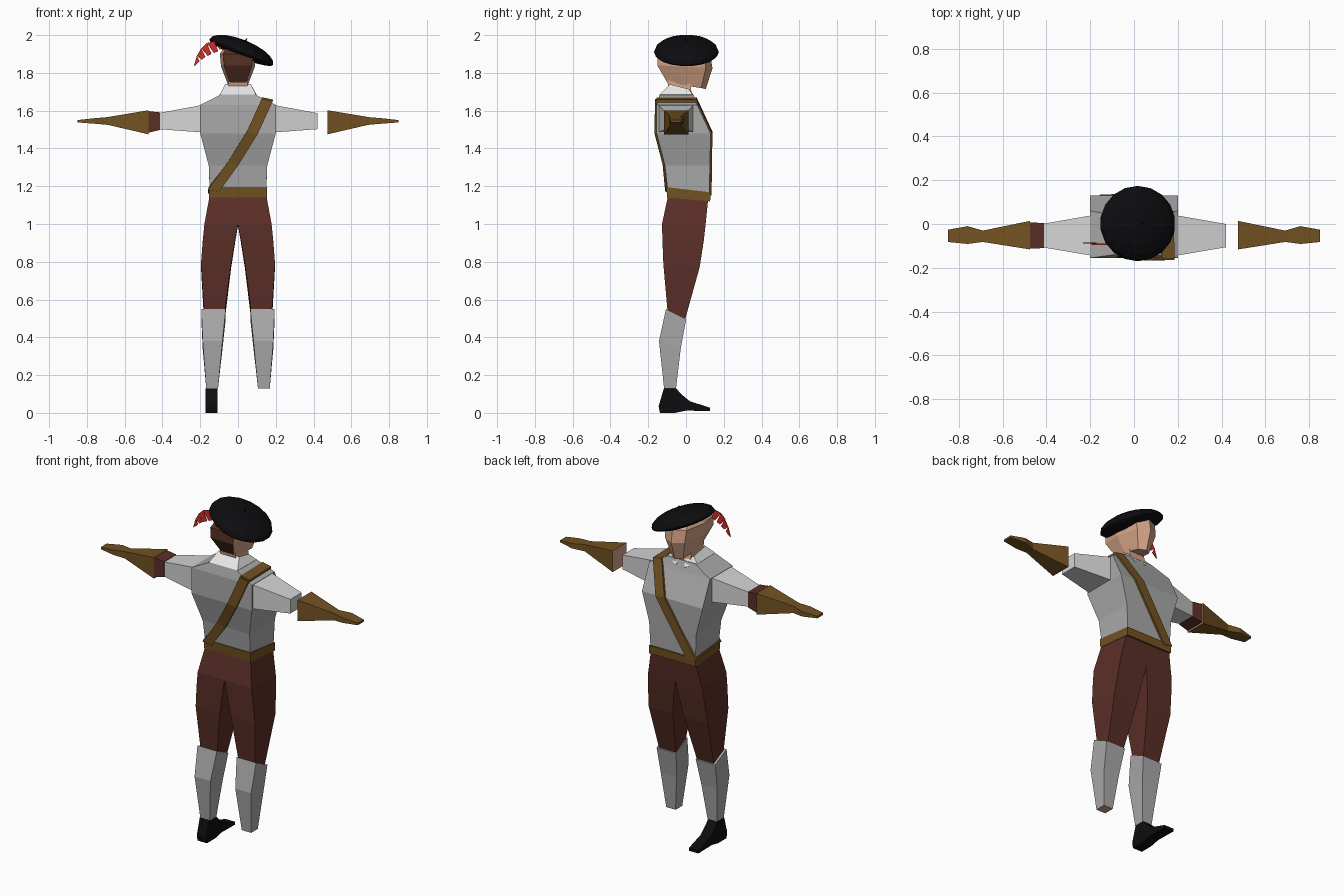
import bpy, bmesh, math
from mathutils import Matrix

if "Cube" in bpy.data.objects:
    bpy.data.objects.remove(bpy.data.objects["Cube"])


def material(name, r, g, b):
    m = bpy.data.materials.new(name)
    m.diffuse_color = (r, g, b, 1)
    m.use_nodes = True
    m.node_tree.nodes["Principled BSDF"].inputs["Base Color"].default_value = m.diffuse_color
    return m


GREY = material("vest grey", 0.40, 0.40, 0.40)
SLEEVE = material("shirt pale grey", 0.66, 0.66, 0.66)
WHITE = material("collar white", 0.85, 0.85, 0.85)
MAROON = material("trouser maroon", 0.105, 0.028, 0.020)
LEATHER = material("leather brown", 0.17, 0.085, 0.016)
SKIN = material("skin", 0.66, 0.37, 0.24)
HAIR = material("hair brown", 0.09, 0.03, 0.017)
BLACK = material("black", 0.004, 0.004, 0.005)
RED = material("feather red", 0.62, 0.025, 0.02)


def finish(name, bm, mats):
    bmesh.ops.recalc_face_normals(bm, faces=bm.faces)
    me = bpy.data.meshes.new(name)
    bm.to_mesh(me)
    bm.free()
    for m in mats:
        me.materials.append(m)
    ob = bpy.data.objects.new(name, me)
    bpy.context.collection.objects.link(ob)
    return ob


def loft(name, rings, mats, caps=(0, 0), closed=True):
    """Skin a list of point rings; caps are material indices, or None for open."""
    bm = bmesh.new()
    vs = [[bm.verts.new(p) for p in r] for r in rings]
    n = len(rings[0])
    for a, b in zip(vs, vs[1:]):
        for i in range(n if closed else n - 1):
            j = (i + 1) % n
            bm.faces.new((a[i], a[j], b[j], b[i]))
    for ring, mi in ((vs[0], caps[0]), (vs[-1], caps[1])):
        if mi is not None:
            bm.faces.new(ring).material_index = mi
    return finish(name, bm, mats)


def box(x0, x1, y0, y1, zb, zf=None):
    """Horizontal four-point ring; zb at the -y edge, zf at the +y edge."""
    zf = zb if zf is None else zf
    return [(x0, y0, zb), (x1, y0, zb), (x1, y1, zf), (x0, y1, zf)]


def side_box(x, y0, y1, z0, z1):
    return [(x, y0, z0), (x, y1, z0), (x, y1, z1), (x, y0, z1)]


def sbox(s, x0, x1, *rest):
    return box(s * x0, s * x1, *rest)


# Torso: four-sided vest
loft("vest", [box(-w, w, *r) for w, *r in [
    (0.148, -0.093, 0.122, 1.15, 1.13), (0.155, -0.112, 0.127, 1.31),
    (0.200, -0.155, 0.130, 1.48), (0.200, -0.155, 0.060, 1.63),
    (0.090, -0.140, 0.040, 1.685)]], [GREY])

# Belt, tilted down toward the toes side
loft("belt", [box(-0.154, 0.154, -0.100, 0.128, 1.14, 1.12),
              box(-0.154, 0.154, -0.104, 0.131, 1.195, 1.168)], [LEATHER])

# Shoulder strap: a closed ribbon around the vest
path = [(0.155, -0.157, 1.655), (0.075, -0.158, 1.48), (-0.025, -0.116, 1.32),
        (-0.128, -0.104, 1.18), (-0.128, 0.129, 1.16), (-0.025, 0.130, 1.32),
        (0.075, 0.132, 1.48), (0.150, 0.052, 1.655)]
path.append(path[0])
strap = loft("shoulder_strap", [[(x - 0.029, y, z + 0.008), (x + 0.029, y, z - 0.004)]
                                for x, y, z in path], [LEATHER], (None, None), False)
mod = strap.modifiers.new("thickness", "SOLIDIFY")
mod.thickness, mod.offset = 0.016, 0

# Collar: open at the throat, with two flaps
collar = loft("collar", [
    [(0.03, 0.055, 1.655), (0.098, 0.035, 1.685), (0.095, -0.14, 1.685),
     (-0.095, -0.14, 1.685), (-0.098, 0.035, 1.685), (-0.03, 0.055, 1.655)],
    [(0.015, 0.035, 1.69), (0.062, 0.015, 1.715), (0.068, -0.085, 1.74),
     (-0.068, -0.085, 1.74), (-0.062, 0.015, 1.715), (-0.015, 0.035, 1.69)]],
    [WHITE], (None, None), False)
collar.modifiers.new("thickness", "SOLIDIFY").thickness = 0.008

# Neck and head
loft("neck", [box(-0.052, 0.052, -0.08, 0.035, 1.66), box(-0.05, 0.05, -0.10, 0.02, 1.76)], [SKIN])


def head_ring(w, back, front, zb, zf):
    pts = [(-0.82, 0), (0.82, 0), (1, 0.4), (0.72, 0.88), (0, 1), (-0.72, 0.88), (-1, 0.4)]
    return [(w * u, back + (front - back) * v, zb + (zf - zb) * v) for u, v in pts]


head = loft("head", [head_ring(0.052, -0.10, 0.105, 1.75, 1.715),
                     head_ring(0.090, -0.152, 0.140, 1.84, 1.825),
                     head_ring(0.096, -0.150, 0.128, 1.90, 1.90),
                     head_ring(0.070, -0.110, 0.090, 1.945, 1.93)], [SKIN, HAIR])
for p in head.data.polygons:  # hair on the faces turned to the rear
    p.material_index = 1 if p.normal.y < -0.5 else 0

# Beret: flattened dome, drooping to one side
tilt = Matrix.Translation((0.017, 0.002, 1.910)) @ Matrix.Rotation(math.radians(22), 4, "Y")
bm = bmesh.new()
bmesh.ops.create_uvsphere(bm, u_segments=18, v_segments=10, radius=1)
for v in bm.verts:
    v.co.x *= 0.185
    v.co.y *= 0.172
    v.co.z *= 0.066 if v.co.z > 0 else 0.030
bm.transform(tilt)
finish("beret", bm, [BLACK])
bm = bmesh.new()
bmesh.ops.create_cone(bm, cap_ends=True, segments=6, radius1=0.006, radius2=0.004, depth=0.02,
                      matrix=tilt @ Matrix.Translation((0, 0, 0.068)))
finish("beret_stem", bm, [BLACK])

# Feather: curved quill with slanted barbs, as a thin plate
top = [(-0.08, 1.972), (-0.125, 1.968), (-0.165, 1.958), (-0.195, 1.93), (-0.218, 1.89), (-0.234, 1.835)]
low = [(-0.08, 1.935), (-0.105, 1.915), (-0.140, 1.90), (-0.172, 1.885), (-0.203, 1.862), (-0.230, 1.835)]
bm = bmesh.new()
for i in range(5):
    (ax, az), (bx, bz) = top[i], top[i + 1]
    (cx, cz), (dx, dz) = low[i], low[i + 1]
    k = 0.65  # each barb narrows at its tip, leaving a notch
    quad = [(ax, az), (bx, bz), (cx + (dx - cx) * k, cz + (dz - cz) * k), (cx, cz)]
    bm.faces.new([bm.verts.new((x, -0.09, z)) for x, z in quad])
feather = finish("feather", bm, [RED])
feather.modifiers.new("thickness", "SOLIDIFY").thickness = 0.005

for s, side in ((-1, "left"), (1, "right")):
    # Sleeve and gauntlet
    loft(side + "_sleeve", [side_box(s * x, *r) for x, *r in [
        (0.19, -0.145, 0.040, 1.485, 1.63), (0.42, -0.106, 0.000, 1.502, 1.587)]], [SLEEVE])
    loft(side + "_gauntlet", [side_box(s * x, *r) for x, *r in [
        (0.475, -0.116, 0.014, 1.475, 1.602), (0.69, -0.082, -0.030, 1.525, 1.566),
        (0.76, -0.091, -0.010, 1.531, 1.560), (0.85, -0.082, -0.026, 1.538, 1.550)]],
        [LEATHER, SKIN], (1, 0))
    # Trouser half
    loft(side + "_trouser_leg", [sbox(s, *r) for r in [
        (0.0, 0.150, -0.095, 0.117, 1.15, 1.13), (0.0, 0.178, -0.127, 0.103, 1.0, 0.99),
        (0.014, 0.186, -0.125, 0.094, 0.92, 0.91), (0.036, 0.196, -0.120, 0.072, 0.79, 0.77),
        (0.070, 0.180, -0.098, -0.006, 0.54, 0.49)]], [MAROON])
    # Stocking, skin at the ankle cut
    loft(side + "_stocking", [sbox(s, *r) for r in [
        (0.065, 0.194, -0.106, 0.001, 0.55, 0.497), (0.082, 0.187, -0.143, -0.028, 0.38, 0.34),
        (0.106, 0.168, -0.116, -0.053, 0.128)]], [GREY, SKIN], (0, 1))

# Cuff band, only on one arm
loft("cuff_band", [side_box(-0.412, -0.110, 0.004, 1.498, 1.591),
                   side_box(-0.480, -0.113, 0.008, 1.482, 1.598)], [MAROON])

# Shoe, only on one foot: side profile extruded across
profile = [(-0.117, 0.130), (-0.053, 0.130), (-0.02, 0.095), (0.02, 0.062), (0.128, 0.027),
           (0.128, 0.010), (0.0, 0.012), (-0.06, 0.0), (-0.138, 0.0), (-0.145, 0.035)]
loft("shoe", [[(x, y, z) for y, z in profile] for x in (-0.171, -0.109)], [BLACK])
